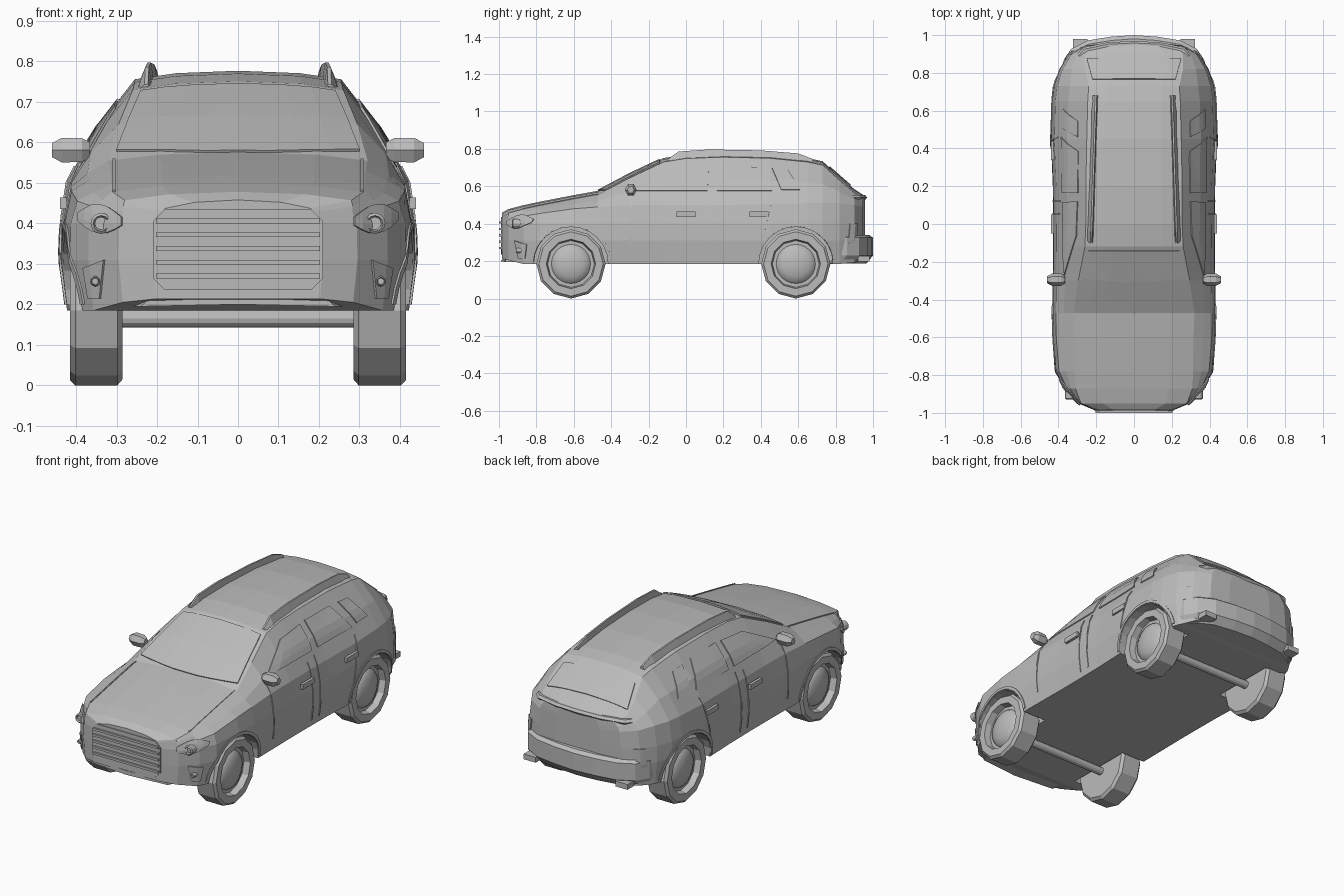
import bpy, bmesh, math
from mathutils import Vector
from mathutils.bvhtree import BVHTree

if "Cube" in bpy.data.objects:
    bpy.data.objects.remove(bpy.data.objects["Cube"])

grey = bpy.data.materials.new("plain grey")
grey.diffuse_color = (0.5, 0.5, 0.5, 1)
grey.use_nodes = True
grey.node_tree.nodes["Principled BSDF"].inputs["Base Color"].default_value = grey.diffuse_color


def finish(name, bm, mirror=False):
    bmesh.ops.recalc_face_normals(bm, faces=bm.faces)
    me = bpy.data.meshes.new(name)
    bm.to_mesh(me)
    bm.free()
    me.materials.append(grey)
    ob = bpy.data.objects.new(name, me)
    bpy.context.collection.objects.link(ob)
    if mirror:
        ob.modifiers.new("mirror", 'MIRROR').use_mirror_merge = False
    return ob


def loft(name, rings, mirror=False):
    """Skin a list of equally long rings of points and cap the ends."""
    bm = bmesh.new()
    vs = [[bm.verts.new(p) for p in r] for r in rings]
    n = len(vs[0])
    for a, b in zip(vs, vs[1:]):
        for i in range(n):
            j = (i + 1) % n
            bm.faces.new((a[i], a[j], b[j], b[i]))
    bm.faces.new(vs[0])
    bm.faces.new(vs[-1])
    return finish(name, bm, mirror)


def both(half):
    """Complete a half outline (first and last point on the centre line)."""
    return half + [(-p[0], *p[1:]) for p in half[-2:0:-1]]


def body_ring(y, w, sz, rx, rz):
    """Cross-section from half width, shoulder height and roof edge."""
    zb = .185 + max(0, abs(y) - .87) * .25
    sx = w * .957
    gx, gz = (sx + rx) / 2 + .08 * (rz - sz), (sz + rz) / 2
    return both([(0, y, zb), (w * .965, y, zb), (w, y, .31), (w * .995, y, .40), (sx, y, sz),
                 (gx, y, gz), (rx, y, rz), (rx * .6, y, rz + .015), (0, y, rz + .021)])


# Body: y, half width, shoulder height, roof edge x and z
SECTIONS = [
    (-.985, .21, .42, .18, .437), (-.95, .295, .43, .28, .457),
    (-.87, .37, .44, .31, .478), (-.78, .415, .455, .312, .497),
    (-.60, .43, .48, .315, .532), (-.47, .432, .49, .32, .555),
    (-.30, .43, .50, .295, .645), (-.12, .428, .50, .26, .73),
    (0, .428, .50, .255, .749), (.20, .43, .50, .255, .756),
    (.45, .44, .505, .25, .75), (.65, .435, .51, .245, .73),
    (.73, .425, .51, .24, .713), (.82, .395, .51, .26, .633),
    (.90, .345, .50, .26, .564), (.945, .26, .49, .22, .535), (.958, .14, .48, .11, .528)]
body = loft("body", [body_ring(*s) for s in SECTIONS])
bm = bmesh.new()
bm.from_mesh(body.data)
tree = BVHTree.FromBMesh(bm)
bm.free()

RAYS = {'side': lambda a, b: ((2, a, b), (-1, 0, 0)),
        'front': lambda a, b: ((a, -2, b), (0, 1, 0)),
        'top': lambda a, b: ((a, b, 2), (0, 0, -1))}


def patch(name, view, shape, nu=4, nv=4, lift=.003, mirror=True):
    """Thin plate following the body; shape is a quad or a function of u, v."""
    if callable(shape):
        fn = shape
    else:
        p = [Vector(c) for c in shape]
        fn = lambda u, v: p[0].lerp(p[1], u).lerp(p[3].lerp(p[2], u), v)
    bm = bmesh.new()
    grid = []
    for j in range(nv + 1):
        row = []
        for i in range(nu + 1):
            o, d = (Vector(q) for q in RAYS[view](*fn(i / nu, j / nv)))
            hit, nor = tree.ray_cast(o, d)[:2]
            if hit is None:
                hit, nor = tree.find_nearest(o + d * 1.1)[:2]
            row.append(bm.verts.new(hit + nor * lift))
        grid.append(row)
    for j in range(nv):
        for i in range(nu):
            bm.faces.new((grid[j][i], grid[j][i + 1], grid[j + 1][i + 1], grid[j + 1][i]))
    ob = finish(name, bm, mirror)
    sol = ob.modifiers.new("thickness", 'SOLIDIFY')
    sol.thickness, sol.offset = .006, 0


def strip(name, view, a, b, w=.007, n=8):
    a, b = Vector(a), Vector(b)
    d = (b - a).normalized() * w / 2
    s = Vector((-d.y, d.x))
    patch(name, view, [a - s, b - s, b + s, a + s], n, 1, .001)


def box(name, c, size, mirror=True):
    bm = bmesh.new()
    bmesh.ops.create_cube(bm, size=1)
    bmesh.ops.scale(bm, vec=size, verts=bm.verts)
    bmesh.ops.translate(bm, vec=c, verts=bm.verts)
    return finish(name, bm, mirror)


def lathe(name, profile, y, z, steps=12):
    """Spin an (x, radius) profile about a sideways axis."""
    bm = bmesh.new()
    vs = [bm.verts.new((x, y, z - r)) for x, r in profile]
    es = [bm.edges.new(e) for e in zip(vs, vs[1:])]
    bmesh.ops.spin(bm, geom=vs + es, cent=(0, y, z), axis=(1, 0, 0),
                   angle=math.tau, steps=steps, use_duplicate=False)
    bmesh.ops.remove_doubles(bm, verts=bm.verts, dist=1e-4)
    return finish(name, bm, True)


# Wheels, axles and wheel arches
TYRE = [(.285, 0), (.285, .17), (.298, .185), (.402, .185), (.415, .172), (.415, .132),
        (.38, .125), (.38, .105)]
HUB = [(.375, .108), (.39, .098), (.403, .07), (.411, .035), (.413, 0)]
for end, y in (("front", -.615), ("rear", .587)):
    lathe(end + "_wheel", TYRE, y, .185)
    lathe(end + "_hub", HUB, y, .185, 24).data.shade_smooth()
    lathe(end + "_axle", [(0, .022), (.3, .022)], y, .165)
    cutter = lathe(end + "_arch_cutter", [(.27, 0), (.27, .198), (.6, .198), (.6, 0)], y, .185, 24)
    cutter.hide_render = True
    cut = body.modifiers.new("arch", 'BOOLEAN')
    cut.object, cut.operation, cut.solver = cutter, 'DIFFERENCE', 'EXACT'
    patch(end + "_arch_trim", 'side', lambda u, v: (
        y + (.199 + .016 * v) * math.cos(math.pi * (.02 + .96 * u)),
        .187 + (.199 + .016 * v) * math.sin(math.pi * (.02 + .96 * u))), 16, 1, .002)

# Glass
patch("windscreen", 'top', lambda u, v: (
    (2 * u - 1) * (.3 - .06 * v), -.43 - .04 * (1 - v) * (1 - (2 * u - 1) ** 2) + .29 * v),
    8, 6, mirror=False)
patch("rear_window", 'top', [(-.25, .875), (.25, .875), (.22, .765), (-.22, .765)], 8, 4, mirror=False)
patch("front_side_window", 'side', [(-.27, .575), (.115, .575), (.12, .70), (-.06, .685)])
patch("rear_side_window", 'side', [(.165, .575), (.46, .575), (.385, .70), (.165, .705)])
patch("quarter_window", 'side', [(.51, .58), (.61, .58), (.545, .685), (.46, .695)])

# Door and bonnet seams, door handles
for i, (a, b) in enumerate([((-.295, .25), (-.295, .57)), ((.055, .22), (.055, .54)),
                            ((.12, .22), (.12, .55)), ((.385, .22), (.46, .54))]):
    strip(f"door_seam_{i}", 'side', a, b)
strip("bonnet_seam", 'top', (.306, -.87), (.306, -.47))
for y in (0, .39):
    box("door_handle", (.432, y, .45), (.016, .1, .028))

# Roof rails
rail = []
for y, z, h in [(-.1, .735, .008), (-.04, .75, .036), (.12, .757, .04),
                (.4, .752, .04), (.6, .74, .036), (.68, .73, .015)]:
    x = .228 - .032 * (y + .1)
    rail.append([(x - .012, y, z), (x + .022, y, z - .01), (x + .003, y, z + h), (x - .006, y, z + h)])
loft("roof_rail", rail, mirror=True)

# Mirrors
shell = []
for x, ry, rz in [(.365, .018, .022), (.385, .032, .034), (.435, .032, .035), (.46, .018, .02)]:
    shell.append([(x, -.295 + ry * math.cos(k * math.pi / 3), .581 + rz * math.sin(k * math.pi / 3))
                  for k in range(6)])
loft("side_mirror", shell, mirror=True)
box("mirror_arm", (.365, -.29, .562), (.05, .025, .018))

# Grille: chamfered plate with bars, and the skirt below it
half = [(0, .235), (.18, .235), (.21, .265), (.21, .405), (.18, .435), (0, .435)]
loft("grille", [[(x, y, z) for x, z in both(half)] for y in (-.99, -.94)])
for k in range(5):
    box("grille_bar", (0, -.99, .27 + k * .034), (.405, .02, .012), False)
skirt = both([(0, .2), (.24, .195), (.21, .222), (0, .222)])
loft("front_skirt", [[(x * s, y + abs(x) * .12, z) for x, z in skirt]
                     for y, s in ((-.992, 1), (-.92, 1.1))])

# Lamps
patch("headlamp", 'front', lambda u, v: (
    .285 + .105 * u, .405 + (v - .5) * (.02 + .05 * math.sin(math.pi * u)) + .01 * u), 6, 3, .005)
patch("fog_lamp_panel", 'front', [(.338, .215), (.366, .215), (.378, .29), (.328, .31)], 3, 3, .004)
patch("tail_lamp", 'side', [(.865, .27), (.905, .27), (.915, .40), (.875, .40)], 3, 3)


def round_lamp(name, x, z, r):
    hit = tree.ray_cast(Vector((x, -2, z)), Vector((0, 1, 0)))[0]
    loft(name, [[(x + r * s * math.cos(k * math.pi / 6), hit.y + dy,
                  z + r * s * math.sin(k * math.pi / 6)) for k in range(12)]
                for dy, s in ((.02, 1), (-.022, 1), (-.027, .75), (-.018, .6))], True)


round_lamp("headlamp_lens", .338, .40, .026)
round_lamp("fog_lamp_lens", .353, .257, .013)


# Rear bumper, boot lip and exhaust tips
def plan(pts, z, s=1, dy=0):
    return [(x * s, y + dy, z) for x, y in both(pts)]


BUMPER = [(0, .80), (.385, .80), (.375, .86), (.335, .925), (.245, .972), (.12, .992), (0, 1.0)]
loft("rear_bumper", [plan(BUMPER, .188, .97, -.035), plan(BUMPER, .23), plan(BUMPER, .325),
                     plan(BUMPER, .34, .98, -.02)])
LIP = [(0, .90), (.30, .90), (.27, .935), (.14, .962), (0, .968)]
loft("boot_lip", [plan(LIP, .515, .96, -.02), plan(LIP, .54), plan(LIP, .553, .98, -.01)])
box("exhaust_tip", (.285, .95, .212), (.075, .06, .03))
